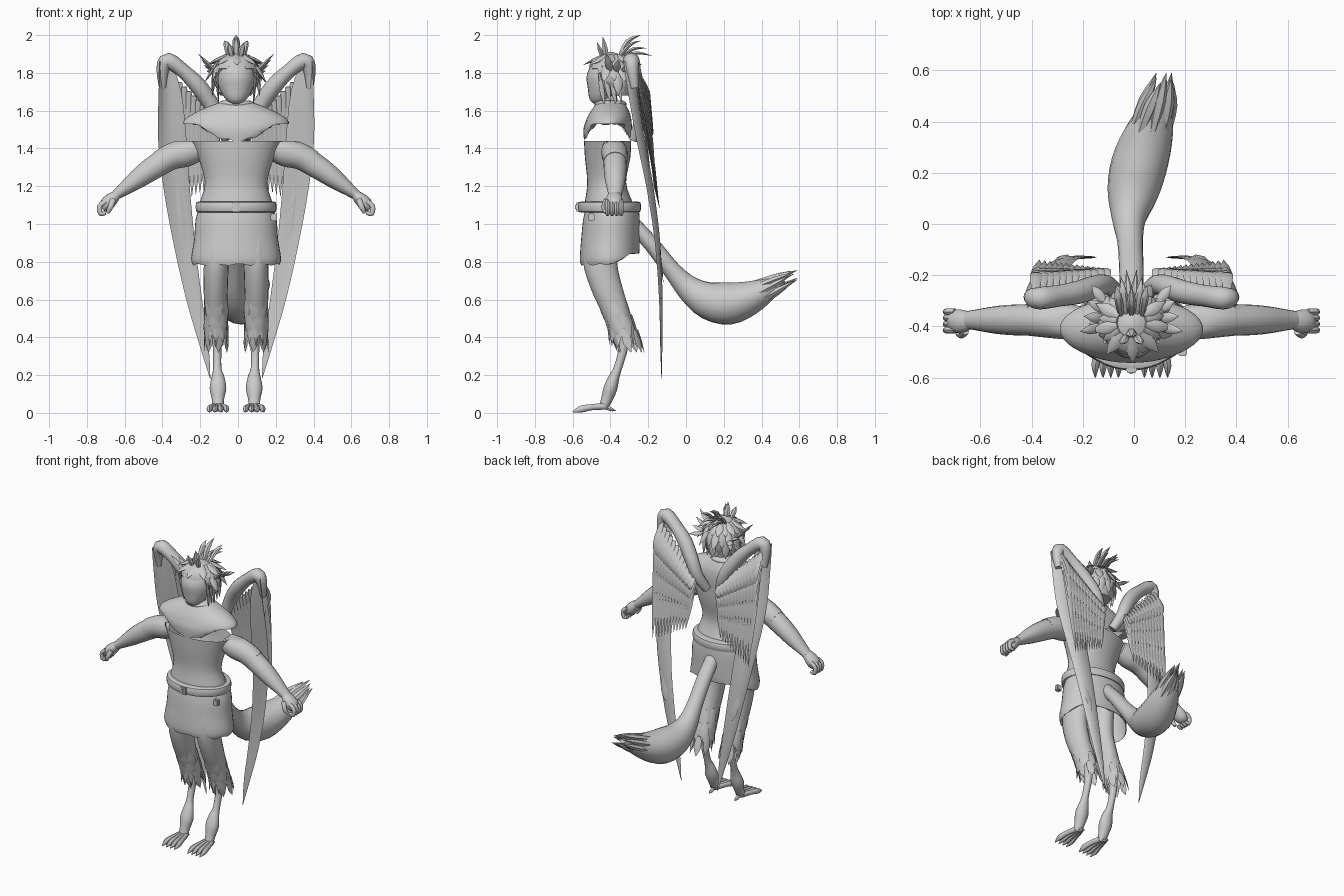
import bpy, bmesh, math
from mathutils import Vector

cube = bpy.data.objects.get("Cube")
if cube:
    bpy.data.objects.remove(cube, do_unlink=True)

X, Y, Z = Vector((1, 0, 0)), Vector((0, 1, 0)), Vector((0, 0, 1))
MID = -.01          # the body's mirror plane

grey = bpy.data.materials.new("light grey")
grey.use_nodes = True
grey.diffuse_color = (.6, .6, .6, 1)
grey.node_tree.nodes["Principled BSDF"].inputs["Base Color"].default_value = grey.diffuse_color


def refine(stations, steps):
    """Smooth a list of stations with a spline through every entry."""
    rows, out = [Vector(s) for s in stations], []
    for i in range(len(rows) - 1):
        a, b, c, d = rows[max(i - 1, 0)], rows[i], rows[i + 1], rows[min(i + 2, len(rows) - 1)]
        m, n = (c - a) / 2, (d - b) / 2
        for t in (k / steps for k in range(steps)):
            out.append(b + m * t + (3 * (c - b) - 2 * m - n) * t * t + (2 * (b - c) + m + n) * t ** 3)
    return out + [rows[-1]]


def loft(bm, stations, sides=16, ref=X, axis=None, cap=True, steps=3, bend=None, side=1):
    """Skin ellipses (x, y, z, radius along ref, other radius) along a path."""
    rows = refine(stations, steps)
    path = [Vector((MID + side * r[0], r[1], r[2])) for r in rows]
    rings = []
    for i, (p, r) in enumerate(zip(path, rows)):
        t = axis or (path[min(i + 1, len(path) - 1)] - path[max(i - 1, 0)]).normalized()
        u = (ref - t * ref.dot(t)).normalized()
        v = t.cross(u)
        ring = []
        for k in range(sides):
            a = math.tau * k / sides
            co = p + u * max(r[3], .001) * math.cos(a) + v * max(r[4], .001) * math.sin(a)
            ring.append(bm.verts.new(bend(co, k, i == len(path) - 1) if bend else co))
        rings.append(ring)
    for low, high in zip(rings, rings[1:]):
        for k in range(sides):
            j = (k + 1) % sides
            bm.faces.new((low[k], low[j], high[j], high[k]))
    if cap:
        bm.faces.new(rings[0][::-1])
        bm.faces.new(rings[-1])


def blade(bm, base, tip, width, ref=X, thick=.006, side=1, bow=(0, 0, 0)):
    """One pointed feather or lock of hair."""
    a, b = Vector(base), Vector(tip)
    m = a.lerp(b, .55) + Vector(bow)
    loft(bm, [(*a, width * .6, thick), (*m, width, thick), (*b, 0, 0)], sides=6, ref=ref, side=side)


def finish(bm, name):
    bmesh.ops.recalc_face_normals(bm, faces=bm.faces[:])
    mesh = bpy.data.meshes.new(name)
    bm.to_mesh(mesh)
    bm.free()
    mesh.materials.append(grey)
    ob = bpy.data.objects.new(name, mesh)
    bpy.context.collection.objects.link(ob)
    bpy.ops.object.select_all(action="DESELECT")
    ob.select_set(True)
    bpy.context.view_layer.objects.active = ob
    bpy.ops.object.shade_smooth_by_angle(angle=math.radians(45))


def single(name, stations, **options):
    bm = bmesh.new()
    loft(bm, stations, **options)
    finish(bm, name)


# Vertex rules: face opening, ragged hems, flat shoulder cut
def sink_face(co, k, last):
    return Vector((MID, -.39, co.z)).lerp(co, .6) if co.y < -.4 and co.z < 1.81 and abs(co.x - MID) < .095 else co


def torn_hem(co, k, last):
    arch = 1.44 + .09 * min(1, abs(co.x - MID) / .2) ** 2
    co.z = max(co.z, arch) + .007 * (k % 3 - 1) * last
    return co


def wavy_hem(co, k, last):
    rise = .78 + .065 * min(1, max(0, (co.y + .4) / .11))
    co.z = max(co.z, rise) + .005 * math.sin(k * 1.7) * last
    return co


def cut_shoulder(co, k, last):
    co.z = min(co.z, 1.44)
    return co


def tatter(co, k, last):
    co.z -= .08 * (k % 2) * last
    return co


# Head, neck and skull cap
single("neck", [(0, -.39, 1.55, .06, .06), (0, -.41, 1.64, .05, .05), (0, -.42, 1.7, .05, .05)])
single("collar", [(0, -.4, 1.62, .09, .08), (0, -.4, 1.64, .095, .085), (0, -.4, 1.655, .07, .065)], axis=Z)
single("head", [(0, -.47, 1.635, .02, .015), (0, -.455, 1.66, .055, .055), (0, -.43, 1.72, .09, .09),
                (0, -.415, 1.79, .103, .11), (0, -.4, 1.86, .08, .085), (0, -.4, 1.9, .01, .01)], sides=24, axis=Z)
single("hair_cap", [(0, -.36, 1.68, .08, .075), (0, -.375, 1.74, .115, .1), (0, -.39, 1.8, .122, .122),
                    (0, -.395, 1.87, .09, .1), (0, -.395, 1.91, .01, .01)], sides=28, axis=Z, bend=sink_face)


def on_skull(turn, lift, reach):
    flat = reach * math.cos(lift)
    return Vector((math.sin(turn) * flat, -.385 - math.cos(turn) * flat, 1.785 + math.sin(lift) * reach))


# Rows of locks, leaving the face open
bm = bmesh.new()
for start, end, face_gap, reach in ((1.1, .35, 0, .138), (.6, -.2, 1.1, .14), (.1, -.7, 1.7, .135)):
    for i in range(18):
        turn = math.tau * (i + start) / 18
        if not face_gap or math.cos(turn) < math.cos(face_gap):
            around = Vector((math.cos(turn), math.sin(turn), 0))
            blade(bm, on_skull(turn, start, .12), on_skull(turn, end, reach + .03 * (i % 2)), .024, around, .009)
finish(bm, "hair_locks")

bm = bmesh.new()
for s in (1, -1):
    for k in range(4):      # tufts by the ears and strands in front of them
        blade(bm, (.1, -.4 + .03 * k, 1.8), (.2 - .015 * k, -.42 + .06 * k, 1.9 - .03 * k), .02, Y, .01, s)
        blade(bm, (.105, -.46 + .03 * k, 1.8), (.09, -.43 + .03 * k, 1.62 + .02 * (k % 2)), .013, Y, .007, s)
    for k in range(3):      # swept crest
        blade(bm, (.02 * k, -.36, 1.88), (.02 + .02 * k, -.18 - .03 * k, 1.89 + .04 * k), .016, X, .01, s, (0, 0, .02))
    blade(bm, (.02, -.44, 1.88), (.04, -.47, 1.96), .018, X, .012, s)
blade(bm, (0, -.42, 1.88), (0, -.44, 1.99), .022, X, .015)
blade(bm, (0, -.35, 1.88), (0, -.24, 2), .02, X, .015, bow=(0, -.02, .02))
finish(bm, "hair_crest")

# Clothing on the trunk
single("shoulder_cape", [(0, -.4, 1.645, .08, .07), (0, -.4, 1.625, .14, .085), (0, -.405, 1.58, .235, .11),
                         (0, -.41, 1.54, .28, .122), (0, -.415, 1.5, .26, .128), (0, -.415, 1.44, .225, .125)],
       sides=40, axis=Z, cap=False, bend=torn_hem)
single("bodice", [(0, -.415, 1.44, .235, .125), (0, -.415, 1.35, .2, .12), (0, -.42, 1.22, .165, .103),
                  (0, -.41, 1.12, .19, .125), (0, -.4, 1.06, .2, .145)], sides=32, axis=Z, cap=False)
single("skirt", [(0, -.39, 1.09, .195, .14), (0, -.395, 1.02, .215, .15), (0, -.4, .92, .222, .155),
                 (0, -.405, .82, .238, .157), (0, -.405, .785, .23, .152)], sides=40, axis=Z, cap=False, bend=wavy_hem)
single("belt", [(0, -.405, 1.06, .19, .14), (0, -.405, 1.065, .21, .162), (0, -.405, 1.09, .214, .167),
                (0, -.405, 1.115, .21, .162), (0, -.405, 1.12, .19, .14)], sides=36, axis=Z, steps=2)
for name, at, size in (("belt_buckle", (MID, -.57, 1.09), (.045, .02, .055)),
                       ("buckle_pin", (MID, -.58, 1.09), (.02, .014, .03)),
                       ("hip_charm", (.19, -.5, 1.035), (.035, .03, .04))):
    bm = bmesh.new()
    bmesh.ops.create_cube(bm, size=1)
    bmesh.ops.scale(bm, vec=size, verts=bm.verts)
    bmesh.ops.bevel(bm, geom=bm.edges[:], offset=.005, segments=2, affect="EDGES")
    bmesh.ops.translate(bm, vec=at, verts=bm.verts)
    finish(bm, name)

for label, s in (("left", 1), ("right", -1)):
    # Arms and hands
    single(label + "_upper_arm", [(.19, -.385, 1.4, .06, .06), (.26, -.38, 1.38, .07, .075),
                                  (.34, -.375, 1.358, .068, .07), (.4, -.375, 1.325, .062, .066)],
           ref=Y, side=s, bend=cut_shoulder)
    single(label + "_forearm", [(.38, -.375, 1.335, .062, .066), (.46, -.375, 1.283, .06, .06),
                                (.53, -.375, 1.232, .054, .05), (.6, -.375, 1.18, .042, .034),
                                (.64, -.375, 1.15, .035, .026)], ref=Y, side=s)
    bm = bmesh.new()
    loft(bm, [(.62, -.375, 1.165, .03, .02), (.66, -.38, 1.13, .045, .035),
              (.69, -.38, 1.1, .045, .036), (.71, -.38, 1.08, .03, .02)], ref=Y, side=s)
    for k in range(4):
        y = -.415 + .024 * k
        loft(bm, [(.69, y, 1.12, .013, .014), (.722, y, 1.095, .013, .014), (.717, y, 1.055, .012, .013),
                  (.69, y, 1.06, .01, .01)], sides=8, ref=Y, side=s)
    loft(bm, [(.65, -.42, 1.13, .014, .016), (.665, -.435, 1.09, .013, .015), (.68, -.425, 1.06, .01, .01)],
         sides=8, ref=Y, side=s)
    finish(bm, label + "_hand")

    # Ragged trousers with feathered tatters
    single(label + "_trouser", [(.1, -.44, .95, .07, .09), (.105, -.455, .8, .066, .09), (.108, -.42, .66, .064, .085),
                                (.108, -.375, .54, .06, .076), (.105, -.335, .43, .06, .07)],
           sides=20, axis=Z, cap=False, bend=tatter, side=s)
    bm = bmesh.new()
    for row in range(3):
        z, y = .6 - .08 * row, -.395 + .032 * row
        for k in range(7):
            c, d = math.cos(math.tau * (k + row / 2) / 7), math.sin(math.tau * (k + row / 2) / 7)
            blade(bm, (.106 + .058 * c, y + .074 * d, z), (.106 + .064 * c, y + .04 + .072 * d, z - .12),
                  .024, Vector((-d * s, c, 0)), .004, s)
    finish(bm, label + "_trouser_tatters")

    # Bird legs and clawed feet
    bm = bmesh.new()
    loft(bm, [(.1, -.345, .5, .035, .04), (.1, -.33, .36, .024, .026), (.1, -.36, .24, .022, .022),
              (.096, -.38, .19, .034, .028), (.096, -.4, .13, .044, .036), (.096, -.42, .07, .032, .03),
              (.096, -.44, .025, .032, .022)], sides=12, side=s)
    for spread in (-.045, -.015, .015, .045):
        loft(bm, [(.096 + spread * .4, -.43, .035, .016, .018), (.096 + spread * .8, -.5, .03, .015, .016),
                  (.096 + spread, -.555, .02, .015, .018), (.096 + spread, -.6, .006, .002, .003)], sides=8, side=s)
    blade(bm, (.096, -.43, .03), (.096, -.37, .01), .014, X, .012, s)
    finish(bm, label + "_clawed_foot")

    # Wing arm
    single(label + "_wing_arm", [(.05, -.28, 1.45, .028, .028), (.09, -.24, 1.54, .036, .036),
                                 (.13, -.24, 1.63, .042, .042), (.2, -.265, 1.73, .046, .045),
                                 (.28, -.28, 1.81, .042, .038), (.36, -.29, 1.865, .044, .042),
                                 (.388, -.285, 1.82, .034, .034), (.39, -.272, 1.72, .02, .018)], ref=Y, side=s)

    # Long outer feather strip, its outer edge curling forward, with short feathers behind
    def curl(co, k, last):
        return co - Y * .03 * max(0, s * math.cos(math.tau * k / 12)) ** 2 * (co.z - .18)

    bm = bmesh.new()
    loft(bm, [(.375, -.28, 1.86, .03, .005), (.35, -.262, 1.7, .06, .005), (.338, -.225, 1.45, .075, .006),
              (.316, -.18, 1.2, .07, .007), (.275, -.143, .9, .057, .007), (.222, -.13, .6, .042, .006),
              (.17, -.13, .36, .024, .005), (.137, -.13, .18, .001, .001)], sides=12, axis=Z, bend=curl, side=s)
    for k in range(12):
        top = Vector((.375, -.25, 1.75)).lerp(Vector((.28, -.14, .85)), k / 11)
        blade(bm, top, top + Vector((-.03, .02, -.16)), .025, X, .005, s)
    finish(bm, label + "_outer_feathers")

    # Inner fan: full-length feathers, then shorter layers over them
    bm = bmesh.new()
    for layer, reach in enumerate((1, .72, .5, .3)):
        for f in (k / 11 for k in range(12)):
            base = Vector((.1, -.235, 1.56)).lerp(Vector((.375, -.262, 1.82)), f)
            tip = Vector((.13, -.17, 1.2)).lerp(Vector((.36, -.14, 1.08)), f)
            end = base.lerp(tip, reach) + Y * .01 * layer
            blade(bm, base, end, .024, X, .006, s, (0, .012 + .006 * layer, 0))
    finish(bm, label + "_inner_feathers")

# Bushy tail with a split tip
bm = bmesh.new()
loft(bm, [(0, -.28, 1, .045, .04), (0, -.18, .89, .048, .042), (-.005, -.07, .75, .05, .048),
          (-.01, .02, .655, .067, .07), (.005, .12, .595, .1, .1), (.03, .23, .58, .11, .112),
          (.065, .34, .61, .098, .09), (.1, .44, .66, .066, .058), (.125, .51, .705, .03, .025)], sides=20)
for k in range(9):
    c, d = math.cos(math.tau * k / 9), math.sin(math.tau * k / 9)
    blade(bm, (.07 + .07 * c, .36, .62 + .065 * d), (.13 + .035 * c, .55 + .02 * (k % 3), .725 + .03 * d), .026, X, .018)
finish(bm, "tail")
